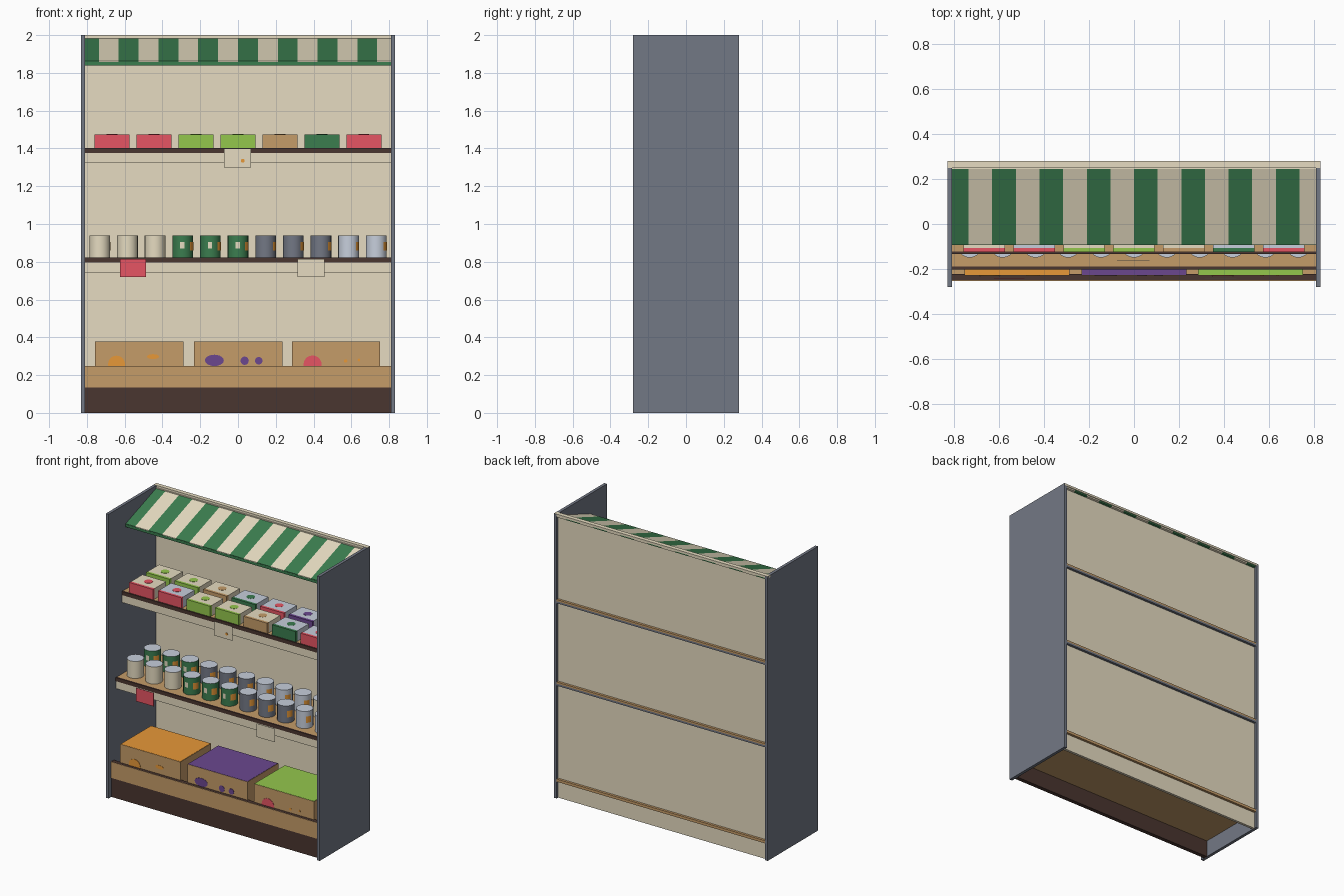
import bpy, bmesh, math
from mathutils import Matrix, Vector

if "Cube" in bpy.data.objects:
    bpy.data.objects.remove(bpy.data.objects["Cube"])


def lin(c):
    return c / 12.92 if c <= 0.04045 else ((c + 0.055) / 1.055) ** 2.4


PALETTE = {
    "slate": (.45, .47, .52), "cream": (.90, .86, .755), "green": (.23, .49, .31),
    "dark_brown": (.29, .21, .185), "wood": (.77, .61, .41), "light_grey": (.78, .81, .86),
    "red": (.90, .33, .39), "lime": (.58, .78, .30), "orange": (.91, .60, .22),
    "purple": (.42, .28, .56),
}
MATS = {}
for n, rgb in PALETTE.items():
    MATS[n] = bpy.data.materials.new(n)
    MATS[n].diffuse_color = (*[lin(c) for c in rgb], 1)


def make(name, bm, *colours):
    bmesh.ops.recalc_face_normals(bm, faces=bm.faces)
    me = bpy.data.meshes.new(name)
    bm.to_mesh(me)
    bm.free()
    for c in colours:
        me.materials.append(MATS[c])
    ob = bpy.data.objects.new(name, me)
    bpy.context.collection.objects.link(ob)
    return ob


def box(name, x, y, z, colour):
    """Box given by (min, max) on each axis."""
    bm = bmesh.new()
    bmesh.ops.create_cube(bm, size=1)
    for v in bm.verts:
        v.co = [r[0] + (c + .5) * (r[1] - r[0]) for r, c in zip((x, y, z), v.co)]
    return make(name, bm, colour)


def disc(name, loc, r, colour, facing="front", squash=1, t=.003):
    """Thin painted spot, facing the front or up."""
    bm = bmesh.new()
    bmesh.ops.create_cone(bm, cap_ends=True, segments=20, radius1=r, radius2=r, depth=t)
    bm.transform(Matrix.Diagonal((1, squash, 1, 1)))
    if facing == "front":
        bm.transform(Matrix.Rotation(math.pi / 2, 4, 'X'))
    bm.transform(Matrix.Translation(loc))
    return make(name, bm, colour)


# --- cabinet: sides, recessed back, floor, plinth and front lip
for s, side in ((-1, "left"), (1, "right")):
    box(side + "_side_panel", sorted((s * .811, s * .832)), (-.28, .28), (0, 2), "slate")
W = (-.811, .811)
box("back_panel", W, (.245, .263), (0, 1.985), "cream")
box("back_top_cap", (-.832, .832), (.25, .28), (1.986, 2.001), "cream")
box("floor_board", W, (-.225, .28), (.118, .137), "wood")
box("plinth_board", W, (-.25, -.222), (0, .249), "dark_brown")
box("front_lip", W, (-.253, -.249), (.135, .248), "wood")

# --- shelves with dark edge, cream price strip and a rail at the back
for name, top, front in (("middle", .82, -.19), ("upper", 1.40, -.122)):
    box(name + "_shelf", W, (front, .28), (top - .012, top), "wood")
    box(name + "_shelf_edge", W, (front - .012, front), (top - .024, top + .002), "dark_brown")
    box(name + "_price_strip", W, (front - .008, front), (top - .078, top - .024), "cream")
    box(name + "_shelf_core", W, (front, .28), (top - .026, top - .012), "slate")

# --- tags hanging just ahead of the shelves
box("upper_tag", (-.075, .07), (-.162, -.161), (1.30, 1.40), "cream")
disc("upper_tag_spot", (.025, -.162, 1.335), .01, "orange")
box("sale_tag", (-.625, -.487), (-.242, -.241), (.72, .815), "red")
box("middle_tag", (.315, .457), (-.242, -.241), (.72, .815), "cream")

# --- striped awning: sloped sheet, stripe colour by column
xs = [-.81] + [-.737 + k * .1053 for k in range(15)] + [.81]
profile = [(.275, 1.992), (-.092, 1.862), (-.092, 1.85), (.275, 1.976)]
bm = bmesh.new()
rows = [[bm.verts.new((x, y, z)) for y, z in profile] for x in xs]
for i in range(len(rows) - 1):
    for j in range(4):
        k = (j + 1) % 4
        f = bm.faces.new((rows[i][j], rows[i][k], rows[i + 1][k], rows[i + 1][j]))
        f.material_index = i % 2
bm.faces.new(rows[0])
bm.faces.new(rows[-1])
make("awning", bm, "green", "cream")
box("awning_bar", W, (-.093, -.078), (1.84, 1.858), "green")

# --- fruit crates on the floor: wooden body, coloured top
crates = [(-.756, "orange"), (-.233, "purple"), (.285, "lime")]
for i, (x, colour) in enumerate(crates):
    box(f"crate_{i}", (x, x + .468), (-.23, .112), (.137, .377), "wood")
    box(f"crate_{i}_top", (x + .002, x + .466), (-.228, .11), (.37, .3785), colour)
spots = [(-.643, .258, .045, 1, "orange"), (-.45, .298, .032, .4, "orange"),
         (-.125, .278, .05, .6, "purple"), (.035, .276, .022, 1, "purple"),
         (.11, .276, .02, 1, "purple"), (.395, .256, .048, 1, "red"),
         (.57, .275, .009, 1, "orange"), (.64, .28, .007, 1, "orange")]
for i, (x, z, r, squash, c) in enumerate(spots):
    disc(f"crate_fruit_spot_{i}", (x, -.2305, z), r, c, squash=squash)

# --- cans on the middle shelf
R, H = .055, .12


def can_label(name, cx, cy, z0, z1, a0, a1, colour):
    """Curved patch on a can; angles in degrees from the front towards +x."""
    bm = bmesh.new()
    cols = []
    for k in range(5):
        a = math.radians(a0 + (a1 - a0) * k / 4)
        d = Vector((math.sin(a), -math.cos(a), 0)) * (R + .0015)
        cols.append([bm.verts.new(Vector((cx, cy, z)) + d) for z in (z0, z1)])
    for p, q in zip(cols, cols[1:]):
        bm.faces.new((p[0], q[0], q[1], p[1]))
    ob = make(name, bm, colour)
    if ob.data.polygons[2].normal.dot(ob.data.polygons[2].center - Vector((cx, cy, z0))) < 0:
        ob.data.flip_normals()


def can(name, x, y, z, colour):
    bm = bmesh.new()
    bmesh.ops.create_cone(bm, cap_ends=True, segments=20, radius1=R, radius2=R, depth=H)
    bm.normal_update()
    for f in bm.faces:                      # metal lid, painted wall
        f.material_index = int(f.normal.z > .9)
    bm.transform(Matrix.Translation((x, y, z + H / 2)))
    ob = make(name, bm, colour, "light_grey")
    bpy.ops.object.select_all(action='DESELECT')
    ob.select_set(True)
    bpy.context.view_layer.objects.active = ob
    bpy.ops.object.shade_smooth_by_angle(angle=math.radians(35))
    if colour != "cream":
        can_label(name + "_spot", x, y, z + .04, z + .085, 42, 82, "orange")
    if colour == "green":
        can_label(name + "_label", x, y, z + .05, z + .085, -14, 10, "cream")


order = ["cream", "green", "slate", "light_grey"]
for row, y in enumerate((-.095, .095)):
    for i in range(11):
        can(f"can_{row}_{i}", -.732 + i * .1464, y, .82, order[(i // 3 + row) % 4])

# --- boxes on the upper shelf: pale carton, coloured front, spot on the lid
kinds = [("cream", "red"), ("light_grey", "red"), ("cream", "lime"), ("cream", "lime"),
         ("cream", "wood"), ("light_grey", "green"), ("light_grey", "red"),
         ("light_grey", "purple"), ("cream", "orange")]
for row, y in enumerate((-.118, .067)):
    for i in range(7):
        body, front = kinds[i + 2 * row]
        x = -.667 + i * .2223
        box(f"carton_{row}_{i}", (x - .092, x + .092), (y, y + .14), (1.40, 1.474), body)
        box(f"carton_front_{row}_{i}", (x - .0925, x + .0925), (y - .007, y + .012),
            (1.401, 1.475), front)
        disc(f"carton_spot_{row}_{i}", (x, y + .075, 1.474), .028, front, "top")

for m in bpy.data.materials:
    if m.users and not m.is_grease_pencil:
        m.use_nodes = True
        m.node_tree.nodes["Principled BSDF"].inputs["Base Color"].default_value = m.diffuse_color
